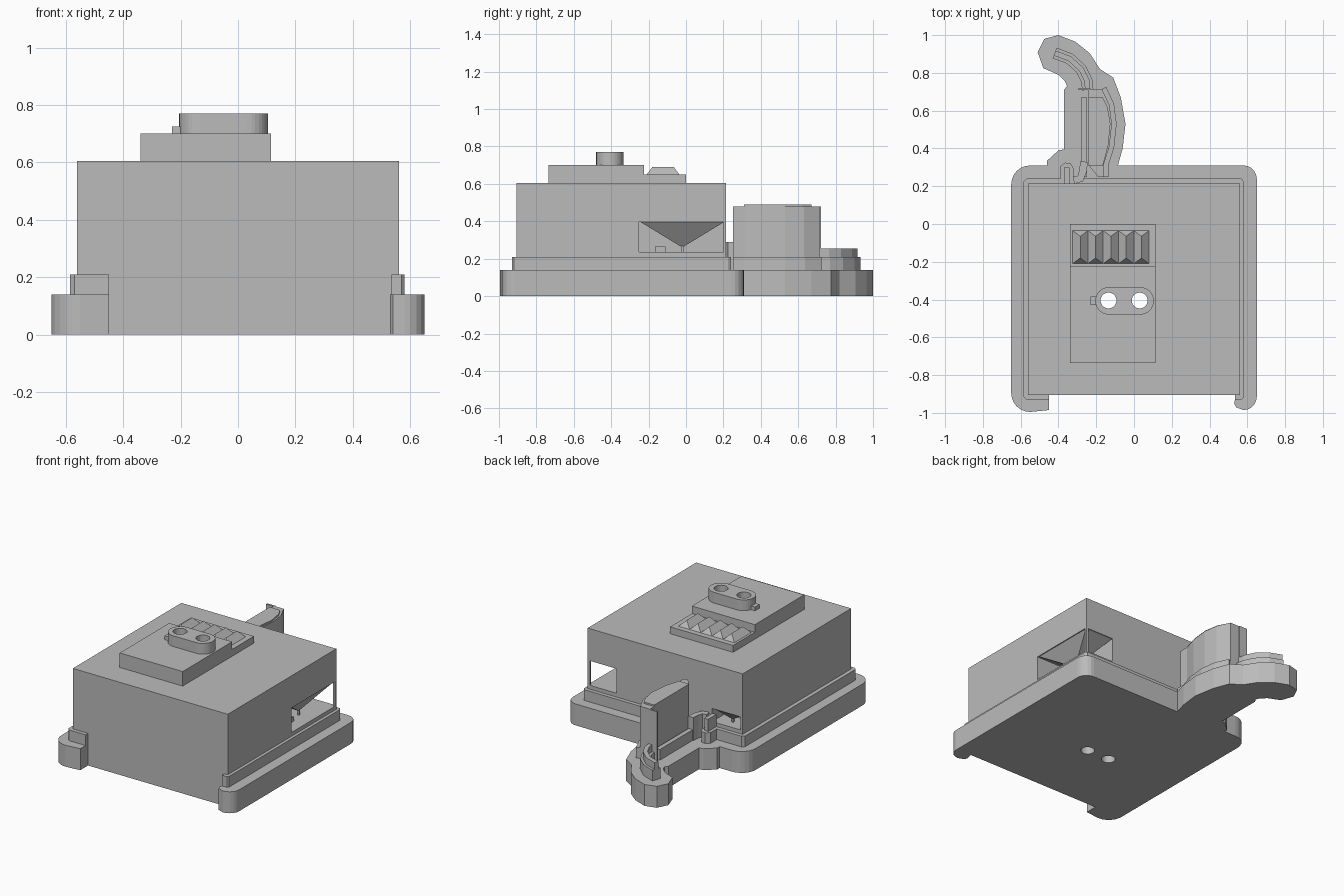
import bpy, bmesh, math

old = bpy.data.objects.get("Cube")
if old:
    bpy.data.objects.remove(old, do_unlink=True)

grey = bpy.data.materials.new("plain grey")
grey.use_nodes = True
COLOUR = (0.5, 0.5, 0.5, 1)
grey.diffuse_color = COLOUR
grey.node_tree.nodes["Principled BSDF"].inputs["Base Color"].default_value = COLOUR


def finish(name, bm):
    bmesh.ops.recalc_face_normals(bm, faces=bm.faces)
    mesh = bpy.data.meshes.new(name)
    bm.to_mesh(mesh)
    bm.free()
    mesh.materials.append(grey)
    obj = bpy.data.objects.new(name, mesh)
    bpy.context.collection.objects.link(obj)
    return obj


def prism(name, outline, z0, z1):
    """Extrude a plan outline between two heights."""
    bm = bmesh.new()
    face = bm.faces.new([bm.verts.new((x, y, z0)) for x, y in outline])
    top = bmesh.ops.extrude_face_region(bm, geom=[face])["geom"]
    bmesh.ops.translate(bm, vec=(0, 0, z1 - z0),
                        verts=[v for v in top if isinstance(v, bmesh.types.BMVert)])
    return finish(name, bm)


def box(name, x0, x1, y0, y1, z0, z1):
    return prism(name, [(x0, y0), (x1, y0), (x1, y1), (x0, y1)], z0, z1)


def hull(name, points):
    bm = bmesh.new()
    for p in points:
        bm.verts.new(p)
    bmesh.ops.convex_hull(bm, input=bm.verts)
    return finish(name, bm)


def arc(cx, cy, r, a0, a1, n):
    angles = [math.radians(a0 + (a1 - a0) * i / n) for i in range(n + 1)]
    return [(cx + r * math.cos(a), cy + r * math.sin(a)) for a in angles]


def band(name, path, width, z0, z1):
    """Thicken a plan path into a wall."""
    left, right = [], []
    for i, (x, y) in enumerate(path):
        ax, ay = path[max(i - 1, 0)]
        bx, by = path[min(i + 1, len(path) - 1)]
        length = math.hypot(bx - ax, by - ay)
        nx, ny = (ay - by) / length * width / 2, (bx - ax) / length * width / 2
        left.append((x + nx, y + ny))
        right.append((x - nx, y - ny))
    return prism(name, left + right[::-1], z0, z1)


def cut(obj, cutter):
    mod = obj.modifiers.new("cut", 'BOOLEAN')
    mod.operation = 'DIFFERENCE'
    mod.solver = 'EXACT'
    mod.object = cutter
    cutter.hide_render = True
    cutter.hide_viewport = True
    cutter.display_type = 'WIRE'


# Base plate with front feet and hooked tail
tail = [(-.46, .31), (-.46, .335), (-.40, .39), (-.37, .395), (-.37, .71),
        (-.355, .73), (-.365, .755), (-.40, .79), (-.48, .825), (-.51, .91),
        (-.475, .98), (-.40, 1.0), (-.31, .965), (-.235, .905), (-.18, .82),
        (-.11, .775), (-.07, .67), (-.045, .53), (-.06, .40), (-.085, .31)]
right_side = arc(.58, .24, .07, 90, 0, 5) + arc(.58, -.915, .07, 0, -90, 5)
right_foot = [(.54, -.97), (.53, -.95), (.54, -.905)]
left_foot = [(-.45, -.905), (-.45, -.985)]
left_side = arc(-.55, -.895, .10, 270, 180, 6) + arc(-.55, .21, .10, 180, 90, 6)
base = prism("base_plate", tail + right_side + right_foot + left_foot + left_side, 0, .14)

# Step around the main block
step = prism("base_step", [
    (-.585, .225), (-.57, .24), (.57, .24), (.58, .225), (.58, -.92), (.57, -.93),
    (.535, -.93), (.535, -.905), (-.45, -.905), (-.45, -.93), (-.57, -.93), (-.585, -.915)],
    .14, .21)

# Main block with openings at the back corners
block = box("main_block", -.56, .56, -.905, .215, .14, .605)
cut(block, box("corner_opening_cutter", .35, .60, -.25, .25, .235, .395))
cut(block, box("small_opening_cutter", -.545, -.34, .08, .25, .235, .32))
box("corner_post", .545, .56, .20, .215, .23, .40)


# Inverted pyramids that carry the opening ceilings
def ceiling_pyramid(name, x0, x1, y0, y1, z_top, z_tip):
    mx, my = (x0 + x1) / 2, (y0 + y1) / 2
    hull(name, [(x, y, z_top) for x in (x0, x1) for y in (y0, y1)] + [(mx, my, z_tip)])
    box(name + "_stem", mx - .006, mx + .006, my - .006, my + .006, .23, z_tip + .02)


ceiling_pyramid("corner_pyramid", .35, .555, -.245, .205, .397, .26)
ceiling_pyramid("small_pyramid", -.54, -.345, .085, .21, .322, .25)
box("opening_peg", .44, .48, -.165, -.11, .23, .265)

# Raised platform and lower ledge
platform = box("top_platform", -.34, .115, -.735, -.225, .605, .70)
box("top_ledge", -.34, .115, -.225, 0, .605, .65)

# Row of hipped ridges on the ledge
for i in range(5):
    x0 = -.325 + i * .081
    x1, mid = x0 + .081, x0 + .0405
    hull(f"ridge_{i + 1}", [(x, y, .65) for x in (x0, x1) for y in (-.21, -.035)]
         + [(mid, -.18, .69), (mid, -.065, .69)])

# Rounded stud with its side key
stud = prism("rounded_stud", arc(.032, -.407, .073, -90, 90, 16)
             + arc(-.132, -.407, .073, 90, 270, 16), .70, .77)
box("stud_key", -.23, -.19, -.43, -.383, .70, .725)

# Two holes running from stud to underside
for x in (-.135, .03):
    cutter = prism("through_hole_cutter", arc(x, -.405, .042, 0, 345, 23), -.1, .9)
    for part in (base, step, block, platform, stud):
        cut(part, cutter)

# Tall curved fin on the tail
curve = [(-.16, .25), (-.16, .315), (-.13, .41), (-.117, .53), (-.13, .63), (-.17, .715)]
prism("tail_fin", [(-.24, .715), (-.24, .31), (-.19, .25)] + curve, .14, .48)
prism("fin_cap", [(-.24, .67), (-.24, .31), (-.165, .31), (-.137, .41), (-.125, .53),
                  (-.14, .62), (-.165, .67)], .48, .49)
band("fin_step", curve, .05, .14, .21)
band("fin_end_wall", [(-.295, .715), (-.235, .715)], .012, .14, .48)
band("fin_side_wall", [(-.265, .25), (-.265, .67)], .03, .14, .21)

# Curved rails along the tail hook
hook = [(-.42, .905), (-.34, .875), (-.28, .82), (-.25, .76), (-.245, .71)]
band("tail_rail_lower", hook, .06, .14, .21)
band("tail_rail_upper", hook, .028, .21, .255)

# Small latch beside the fin
prism("latch_base", [(-.39, .22), (-.39, .305), (-.365, .325), (-.335, .32),
                     (-.32, .295), (-.32, .22)], .14, .21)
box("latch_pin", -.37, -.342, .215, .30, .21, .29)
band("latch_link", [(-.32, .232), (-.285, .24), (-.27, .28), (-.265, .33)], .04, .14, .29)
